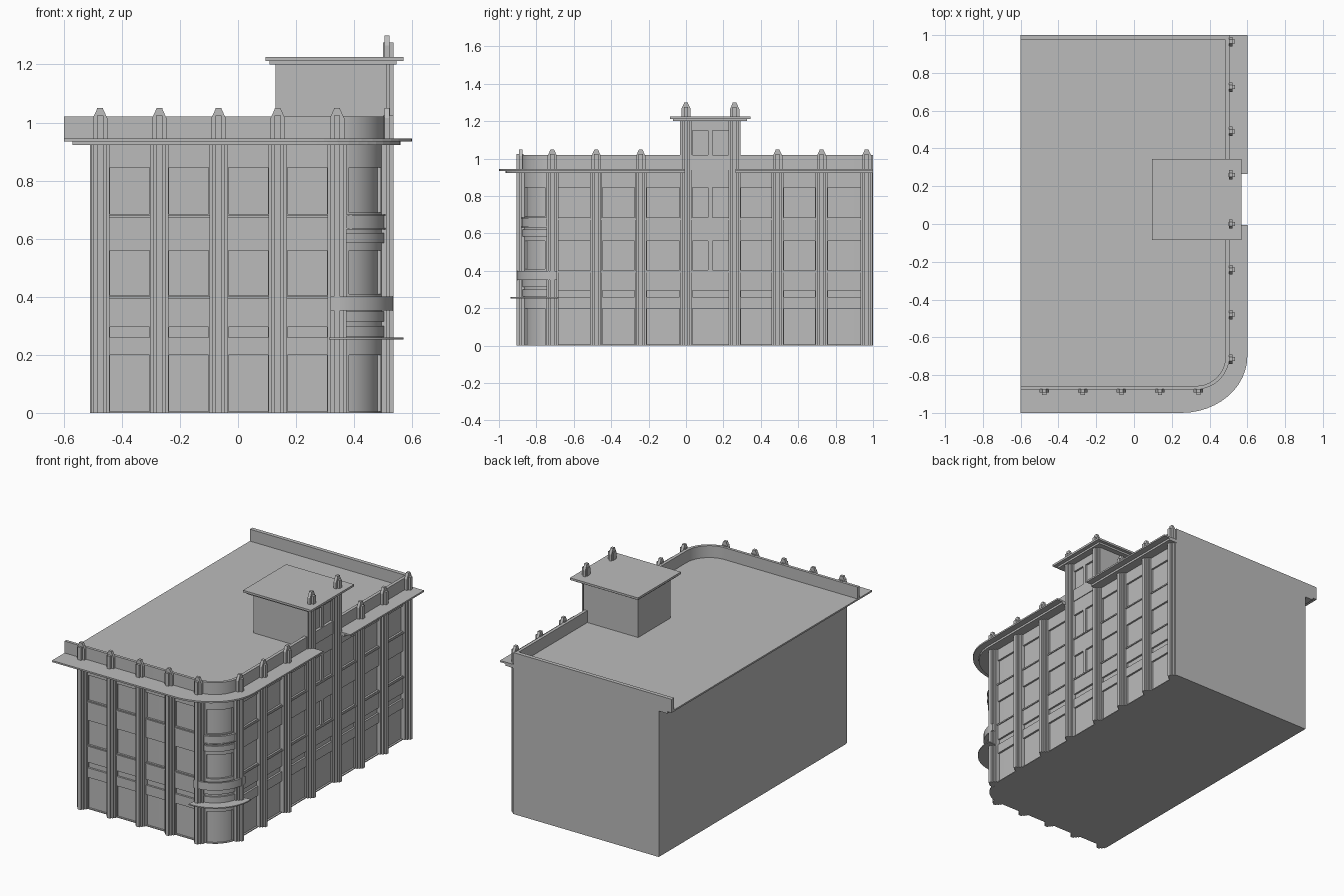
import bpy, bmesh, math

if "Cube" in bpy.data.objects:
    bpy.data.objects.remove(bpy.data.objects["Cube"])

stone = bpy.data.materials.new("pale grey stone")
stone.diffuse_color = (0.5, 0.5, 0.5, 1)
stone.use_nodes = True
stone.node_tree.nodes["Principled BSDF"].inputs["Base Color"].default_value = stone.diffuse_color
CX, CY, R = 0.33, -0.70, 0.17          # rounded street corner
FY, RX = -0.87, 0.50                   # wall planes: front y, right x
D = 0.012                              # window recess depth


class Part:
    """Collects prisms into one named object."""
    def __init__(self, name):
        self.name, self.bm = name, bmesh.new()

    def loft(self, a, b):
        va = [self.bm.verts.new(p) for p in a]
        vb = [self.bm.verts.new(p) for p in b]
        self.bm.faces.new(va)
        self.bm.faces.new(vb[::-1])
        n = len(va)
        for i in range(n):
            j = (i + 1) % n
            self.bm.faces.new((va[j], va[i], vb[i], vb[j]))

    def prism(self, pts, z0, z1):
        self.loft([(x, y, z0) for x, y in pts], [(x, y, z1) for x, y in pts])

    def box(self, x0, x1, y0, y1, z0, z1):
        self.prism([(x0, y0), (x1, y0), (x1, y1), (x0, y1)], z0, z1)

    def slab(self, side, pts, d0, d1):
        """Extrude a (u, z) profile outwards from a facade."""
        def at(u, z, d):
            return (u, FY - d, z) if side == "front" else (RX + d, u, z)
        self.loft([at(u, z, d0) for u, z in pts], [at(u, z, d1) for u, z in pts])

    def plate(self, side, u0, u1, z0, z1, d0, d1):
        self.slab(side, [(u0, z0), (u1, z0), (u1, z1), (u0, z1)], d0, d1)

    def sector(self, r0, r1, a0, a1, z0, z1):
        self.prism(arc(CX, CY, r1, r1, a0, a1) + arc(CX, CY, r0, r0, a1, a0), z0, z1)

    def done(self, smooth=False):
        bmesh.ops.recalc_face_normals(self.bm, faces=self.bm.faces)
        me = bpy.data.meshes.new(self.name)
        self.bm.to_mesh(me)
        self.bm.free()
        me.materials.append(stone)
        ob = bpy.data.objects.new(self.name, me)
        bpy.context.collection.objects.link(ob)
        if smooth:
            bpy.ops.object.select_all(action="DESELECT")
            ob.select_set(True)
            bpy.context.view_layer.objects.active = ob
            bpy.ops.object.shade_smooth_by_angle(angle=math.radians(30))


def arc(cx, cy, rx, ry, a0=-90, a1=0, n=12):
    out = []
    for i in range(n + 1):
        a = math.radians(a0 + (a1 - a0) * i / n)
        out.append((cx + rx * math.cos(a), cy + ry * math.sin(a)))
    return out


def street_line(left, cx, rx, ry):
    """Front edge, round corner, right edge."""
    return [(left, CY - ry)] + arc(cx, CY, rx, ry) + [(cx + rx, 1.0)]


ROWS = [(0.005, 0.20), (0.26, 0.295), (0.405, 0.56), (0.685, 0.845)]
fronts = [-0.475 + 0.204 * i for i in range(5)]
rights = [-0.715, -0.48, -0.242, 0.0, 0.26, 0.49, 0.725, 0.966]
PW = 0.032                             # pilaster half width

# main block behind the window recesses
p = Part("building_core")
p.prism(street_line(-0.51, CX, R - D, R - D) + [(-0.51, 1.0)], 0, 0.93)
p.done(True)

# wall skin with window openings
wall, ledge = Part("facade_walls"), Part("window_ledges")


def bay(side, a, b, rows, top, split=False):
    gap = 0.034
    u0, u1 = a + gap, b - gap
    wall.plate(side, a, u0, 0, top, -D, 0)
    wall.plate(side, u1, b, 0, top, -D, 0)
    z = 0
    for r0, r1 in rows:
        wall.plate(side, u0, u1, z, r0, -D, 0)
        if split and r0 > 0.35:
            m = (u0 + u1) / 2
            wall.plate(side, m - 0.012, m + 0.012, r0, r1, -D, 0)
        z = r1
    wall.plate(side, u0, u1, z, top, -D, 0)
    for zl in (0.40, 0.68):
        ledge.plate(side, a + PW, b - PW, zl - 0.008, zl, 0, 0.006)


for a, b in zip(fronts, fronts[1:]):
    bay("front", a, b, ROWS, 0.93)
for i, (a, b) in enumerate(zip(rights, rights[1:])):
    if i == 3:
        bay("right", a, b, ROWS + [(1.0, 1.15)], 1.205, True)
    else:
        bay("right", a, b, ROWS, 0.93)
wall.plate("front", -0.51, fronts[0], 0, 0.93, -D, 0)
wall.plate("right", rights[-1], 1.0, 0, 0.93, -D, 0)
wall.done()
ledge.done()

# rounded corner wall with door and curved windows
p = Part("corner_wall")
p.sector(R - D, R, -90, -72, 0, 0.93)
p.sector(R - D, R, -18, 0, 0, 0.93)
z = 0
for r0, r1 in [(0.004, 0.20), (0.41, 0.56), (0.69, 0.845)]:
    p.sector(R - D, R, -72, -18, z, r0)
    z = r1
p.sector(R - D, R, -72, -18, z, 0.93)
for z0, z1 in [(0.262, 0.30), (0.315, 0.35), (0.585, 0.62), (0.637, 0.683)]:
    p.sector(R, R + 0.009, -78, -12, z0, z1)
p.done(True)

# corner canopy, balcony and upper ledges
p = Part("corner_canopy")
p.sector(0.15, 0.24, -94, 4, 0.253, 0.26)
p.done(True)
p = Part("corner_balcony")
p.sector(0.15, 0.205, -93, 3, 0.352, 0.36)
p.sector(0.192, 0.205, -93, 3, 0.36, 0.40)
p.done(True)
p = Part("corner_ledges")
for z in (0.637, 0.684):
    p.sector(0.15, R + 0.014, -88, -2, z - 0.005, z)
p.done(True)

# stepped pilasters with pointed finials
p = Part("pilasters")


def pilaster(side, u, tower=False):
    low, top = (1.205, 1.30) if tower else (0.93, 1.05)
    p.plate(side, u - PW, u + PW, 0, low, -D, 0.012)
    p.plate(side, u - 0.022, u + 0.022, 0, low, 0, 0.024)
    p.plate(side, u - 0.011, u + 0.011, 0, top - 0.025, 0.0, 0.036)
    s = top - 0.035
    p.slab(side, [(u - 0.025, low), (u + 0.025, low), (u + 0.025, s), (u + 0.011, top - 0.005),
                  (u + 0.010, top), (u - 0.010, top), (u - 0.011, top - 0.005), (u - 0.025, s)],
           0.004, 0.022)


for u in fronts:
    pilaster("front", u)
for i, u in enumerate(rights):
    pilaster("right", u, i in (3, 4))
p.done()

# roof slab and cornice, notched where the tower rises
NOTCH = [(RX, 0.265), (RX, -0.005)]


def notched(left, cx, rx, ry):
    s = street_line(left, cx, rx, ry)
    x = cx + rx
    return s[:-1] + [(x, -0.005), NOTCH[1], NOTCH[0], (x, 0.265), (x, 1.0), (left, 1.0)]


p = Part("roof_cornice")
p.prism(notched(-0.57, 0.27, 0.29, 0.265), 0.922, 0.935)
p.prism(notched(-0.60, 0.25, 0.35, 0.30), 0.935, 0.945)
p.done()

# parapet along front, corner, right and back
p = Part("parapet")
outer = street_line(-0.60, CX, 0.175, 0.175)
inner = street_line(-0.60, CX, 0.155, 0.157)
p.prism(outer + inner[::-1], 0.94, 1.02)
p.box(-0.60, 0.50, 0.975, 1.0, 0.94, 1.02)
p.done(True)

# stair tower with flat cap
p = Part("roof_tower")
p.box(0.13, RX - D, -0.032, 0.292, 0.94, 1.205)
p.done()
p = Part("tower_cap")
p.box(0.108, 0.545, -0.07, 0.325, 1.20, 1.212)
p.box(0.095, 0.57, -0.085, 0.345, 1.212, 1.225)
p.done()
